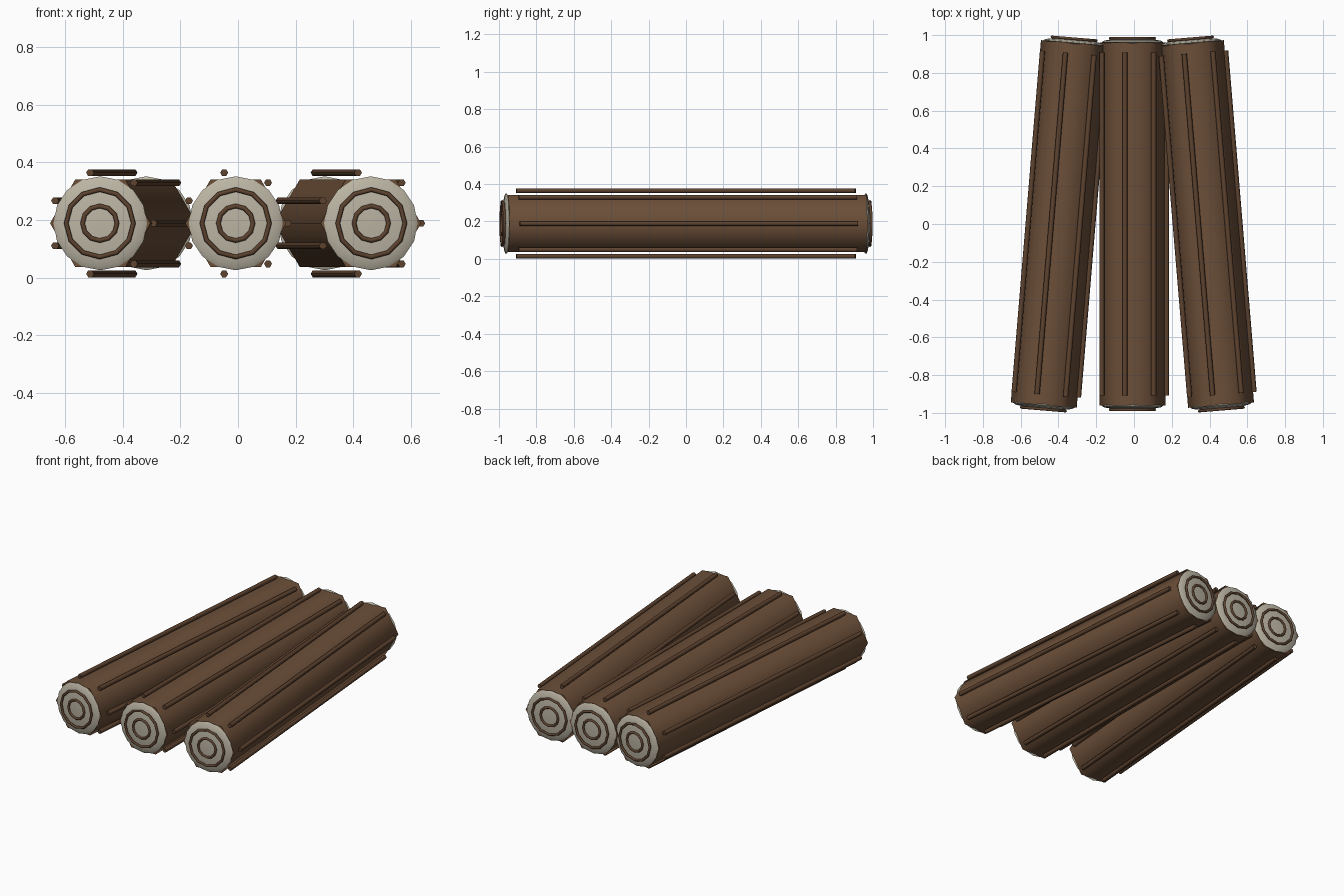
import bpy
import bmesh
from math import sin, cos, tau, radians, pi
from mathutils import Matrix

if "Cube" in bpy.data.objects:
    bpy.data.objects.remove(bpy.data.objects["Cube"])


def material(name, rgb):
    m = bpy.data.materials.new(name)
    m.diffuse_color = (*rgb, 1)
    m.use_nodes = True
    m.node_tree.nodes["Principled BSDF"].inputs["Base Color"].default_value = m.diffuse_color
    return m


BARK = material("bark_brown", (0.15, 0.078, 0.04))
DARK = material("dark_brown", (0.11, 0.055, 0.028))
CREAM = material("cut_wood", (0.50, 0.46, 0.37))


def lathe(name, profile, sides, mat, frame, offset=(0, 0), closed=False):
    """Spin (radius, y) points about the y axis; cap the ends unless closed."""
    bm = bmesh.new()
    loops = []
    for r, y in profile:
        loops.append([bm.verts.new((offset[0] + r * cos(tau * i / sides), y,
                                    offset[1] + r * sin(tau * i / sides)))
                      for i in range(sides)])
    pairs = list(zip(loops, loops[1:]))
    if closed:
        pairs.append((loops[-1], loops[0]))
    else:
        bm.faces.new(loops[0])
        bm.faces.new(loops[-1])
    for a, b in pairs:
        for i in range(sides):
            j = (i + 1) % sides
            bm.faces.new((a[i], a[j], b[j], b[i]))
    bmesh.ops.recalc_face_normals(bm, faces=bm.faces)
    me = bpy.data.meshes.new(name)
    bm.to_mesh(me)
    bm.free()
    me.shade_smooth()
    me.set_sharp_from_angle(angle=radians(65))
    me.materials.append(mat)
    ob = bpy.data.objects.new(name, me)
    ob.matrix_world = frame
    bpy.context.collection.objects.link(ob)
    return ob


def log(label, x, turn):
    frame = Matrix.Translation((x, 0, 0.189)) @ Matrix.Rotation(turn, 4, 'Z')

    # six-sided trunk
    lathe(f"{label}_log_bark", [(0.175, -0.962), (0.175, 0.962)], 6, BARK, frame)

    # seven thin ridges along the bark
    for k in range(7):
        a = tau * k / 7
        lathe(f"{label}_bark_ridge_{k + 1}", [(0.0137, -0.907), (0.0137, 0.907)], 6, DARK,
              frame, (0.18 * cos(a), 0.18 * sin(a)))

    for end, s in (("front", -1), ("back", 1)):
        # domed cut face: a flattened sphere
        dome = [(max(0.163 * sin(pi * t / 8), 0.002), s * 0.963 + 0.02 * cos(pi * t / 8))
                for t in range(9)]
        lathe(f"{label}_{end}_cut_face", dome, 16, CREAM, frame)
        # growth rings
        for size, radius in (("inner", 0.06), ("outer", 0.117)):
            tube = [(radius + 0.008 * cos(tau * t / 6), s * 0.984 + 0.008 * sin(tau * t / 6))
                    for t in range(6)]
            lathe(f"{label}_{end}_{size}_growth_ring", tube, 12, DARK, frame, closed=True)


# three logs fanned out towards the front
log("left", -0.398, -0.083)
log("middle", -0.008, 0)
log("right", 0.381, 0.083)
